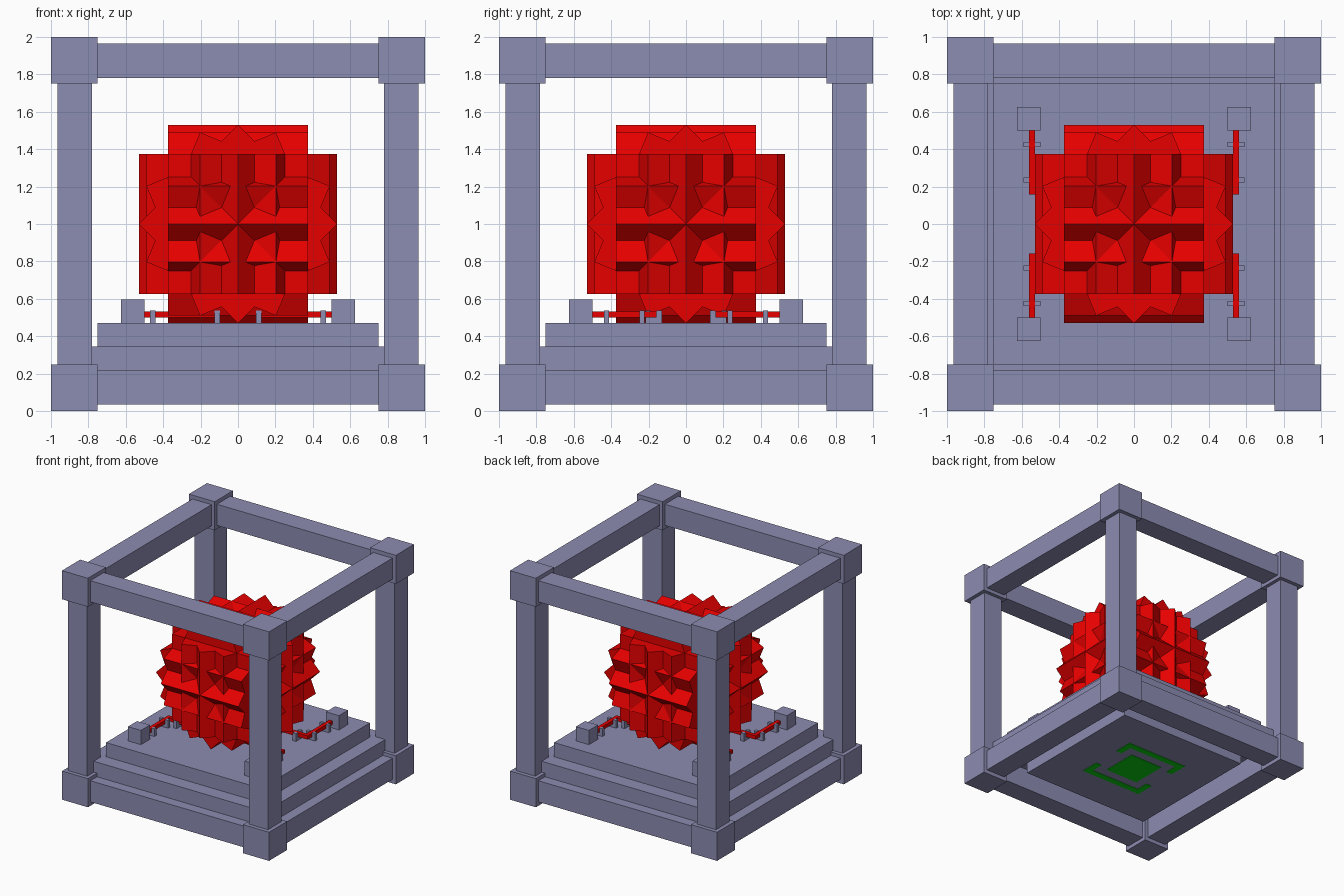
import bpy, bmesh, math
from mathutils import Matrix, Vector

default = bpy.data.objects.get("Cube")
if default:
    bpy.data.objects.remove(default, do_unlink=True)


def material(name, rgb):
    m = bpy.data.materials.new(name)
    m.use_nodes = True
    m.diffuse_color = (*rgb, 1)
    m.node_tree.nodes["Principled BSDF"].inputs["Base Color"].default_value = (*rgb, 1)
    return m


STONE = material("blue grey stone", (0.262, 0.262, 0.445))
RED = material("bright red", (0.8, 0.0, 0.0))
GREEN = material("deep green", (0.003, 0.62, 0.006))


def build(name, boxes, mat):
    """One object made of boxes, each given by two opposite corners and an optional rotation."""
    bm = bmesh.new()
    for lo, hi, *rot in boxes:
        lo, hi = Vector(lo), Vector(hi)
        size = Vector([abs(c) for c in hi - lo])
        turn = rot[0] if rot else Matrix.Identity(4)
        mtx = Matrix.Translation((lo + hi) / 2) @ turn @ Matrix.Diagonal((*size, 1))
        bmesh.ops.create_cube(bm, size=1, matrix=mtx)
    mesh = bpy.data.meshes.new(name)
    bm.to_mesh(mesh)
    bm.free()
    mesh.materials.append(mat)
    obj = bpy.data.objects.new(name, mesh)
    bpy.context.collection.objects.link(obj)
    return obj


SIGNS = (-1, 1)
QUADS = [(sx, sy) for sx in SIGNS for sy in SIGNS]
IN, OUT, CORNER = 0.781, 0.966, 0.75

# Open cube frame: corner blocks, posts and beams
build("corner_blocks",
      [((sx * CORNER, sy * CORNER, z), (sx, sy, z + 0.25))
       for sx, sy in QUADS for z in (0, 1.75)], STONE)
build("posts",
      [((sx * IN, sy * IN, 0.25), (sx * OUT, sy * OUT, 1.75)) for sx, sy in QUADS], STONE)
beams = []
for z0, z1 in ((1 - OUT, 1 - IN), (1 + IN, 1 + OUT)):
    for s in SIGNS:
        beams.append(((-CORNER, s * IN, z0), (CORNER, s * OUT, z1)))
        beams.append(((s * IN, -CORNER, z0), (s * OUT, CORNER, z1)))
build("beams", beams, STONE)

# Stepped plinth
PLATE_Z = 0.075
for name, h, z0, z1 in (("base_plate", 0.63, PLATE_Z, 0.219),
                        ("lower_step", 0.875, 0.219, 0.346),
                        ("upper_step", 0.75, 0.346, 0.47)):
    build(name, [((-h, -h, z0), (h, h, z1))], STONE)

# Spiky core: equal cubes turned in steps of 22.5 degrees about each axis
H = 0.375
turns = [Matrix.Identity(4)] + [Matrix.Rotation(math.radians(22.5 * k), 4, axis)
                                for axis in "XYZ" for k in (1, 2, 3)]
build("spiky_core", [((-H, -H, 1 - H), (H, H, 1 + H), t) for t in turns], RED)

# Anchor blocks on the plinth
build("anchor_blocks",
      [((sx * 0.5, sy * 0.5, 0.47), (sx * 0.625, sy * 0.625, 0.595)) for sx, sy in QUADS], STONE)

# L-shaped rods running from each anchor block in under the core
rods = []
for sx, sy in QUADS:
    rods.append(((sx * 0.53, sy * 0.157, 0.5), (sx * 0.562, sy * 0.5, 0.532)))
    rods.append(((sx * 0.1, sy * 0.157, 0.5), (sx * 0.53, sy * 0.189, 0.532)))
build("rods", rods, RED)

# Small clips: two cheeks and a foot around the rods
clips = []
for sx, sy in QUADS:
    for a, b, top in ((0.5, 0.53, 0.537), (0.562, 0.59, 0.537), (0.53, 0.562, 0.5)):
        for y in (0.235, 0.425):
            clips.append(((sx * a, sy * (y - 0.014), 0.47), (sx * b, sy * (y + 0.014), top)))
        for x in (0.11, 0.455):
            clips.append(((sx * (x - 0.015), sy * (a - 0.373), 0.47),
                          (sx * (x + 0.015), sy * (b - 0.373), top)))
build("rod_clips", clips, STONE)

# Underside emblem: a square between two facing brackets
Z0, Z1, RING_IN, RING_OUT = PLATE_Z - 0.004, PLATE_Z, 0.243, 0.3
emblem = [((-0.16, -0.16, Z0), (0.16, 0.16, Z1))]
for s in SIGNS:
    emblem.append(((-RING_OUT, s * RING_IN, Z0), (RING_OUT, s * RING_OUT, Z1)))
for sx, sy in QUADS:
    emblem.append(((sx * RING_IN, sy * 0.13, Z0), (sx * RING_OUT, sy * RING_IN, Z1)))
build("underside_emblem", emblem, GREEN)
